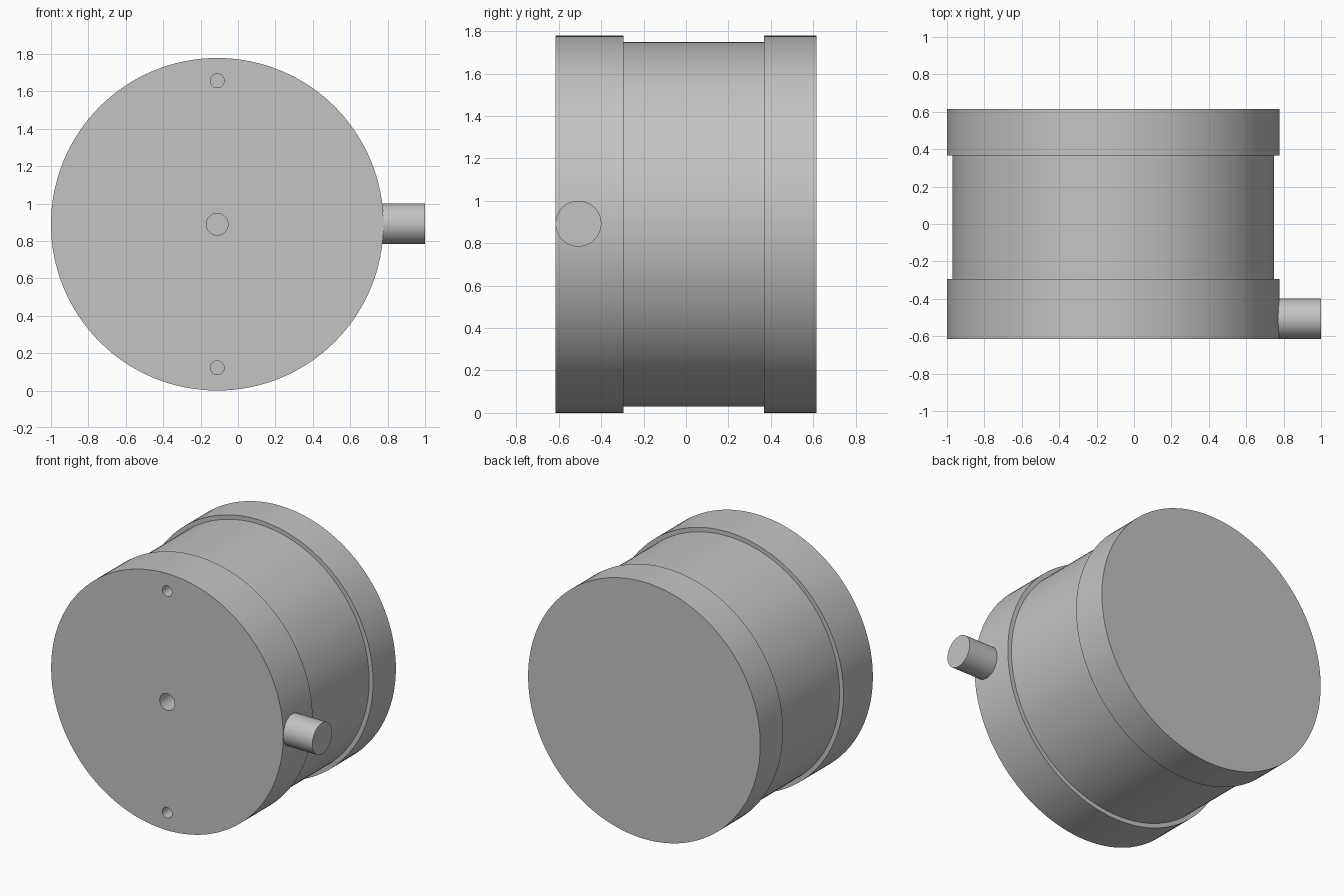
import bpy
import math
from mathutils import Vector

if "Cube" in bpy.data.objects:
    bpy.data.objects.remove(bpy.data.objects["Cube"], do_unlink=True)

CX, CZ = -0.111, 0.889        # drum axis
FRONT, BACK = -0.616, 0.616   # drum ends
R_RIM, R_BODY = 0.889, 0.859

grey = bpy.data.materials.new("plain grey")
grey.use_nodes = True
colour = (0.55, 0.55, 0.55, 1.0)
grey.diffuse_color = colour
grey.node_tree.nodes["Principled BSDF"].inputs["Base Color"].default_value = colour


def cylinder(name, start, end, radius, sides):
    """Closed cylinder between two points."""
    a, b = Vector(start), Vector(end)
    bpy.ops.mesh.primitive_cylinder_add(
        vertices=sides, radius=radius, depth=(b - a).length, location=(a + b) / 2,
        rotation=(b - a).to_track_quat("Z", "Y").to_euler())
    ob = bpy.context.object
    ob.name = name
    ob.data.materials.append(grey)
    return ob


def smooth(ob):
    bpy.ops.object.select_all(action="DESELECT")
    ob.select_set(True)
    bpy.context.view_layer.objects.active = ob
    bpy.ops.object.shade_smooth_by_angle(angle=math.radians(30))


# Drum turned from a stepped profile of (y, radius)
profile = [(FRONT, R_RIM), (-0.295, R_RIM), (-0.295, R_BODY),
           (0.367, R_BODY), (0.367, R_RIM), (BACK, R_RIM)]
SIDES = 128
verts = []
for y, r in profile:
    for i in range(SIDES):
        a = 2 * math.pi * i / SIDES
        verts.append((CX + r * math.cos(a), y, CZ + r * math.sin(a)))
faces = [tuple(range(SIDES)),
         tuple(reversed(range(len(verts) - SIDES, len(verts))))]
for k in range(len(profile) - 1):
    for i in range(SIDES):
        j = (i + 1) % SIDES
        p, q = k * SIDES, (k + 1) * SIDES
        faces.append((p + i, q + i, q + j, p + j))
mesh = bpy.data.meshes.new("drum")
mesh.from_pydata(verts, [], faces)
mesh.materials.append(grey)
drum = bpy.data.objects.new("drum", mesh)
bpy.context.collection.objects.link(drum)

# Blind holes in the front face: centre, top and bottom
for name, z, r in (("centre_hole", CZ, 0.058),
                   ("top_hole", CZ + 0.767, 0.037),
                   ("bottom_hole", CZ - 0.767, 0.037)):
    cutter = cylinder(name, (CX, FRONT - 0.1, z), (CX, FRONT + 0.2, z), r, 32)
    cutter.hide_render = True
    bpy.context.view_layer.objects.active = drum
    mod = drum.modifiers.new(name, "BOOLEAN")
    mod.operation = "DIFFERENCE"
    mod.solver = "EXACT"
    mod.object = cutter
    bpy.ops.object.modifier_apply(modifier=mod.name)
    bpy.data.objects.remove(cutter, do_unlink=True)
smooth(drum)

# Side pipe leaving the front rim
pipe = cylinder("side_pipe", (0.7, -0.507, CZ + 0.003), (1.0, -0.507, CZ + 0.003), 0.108, 64)
smooth(pipe)
